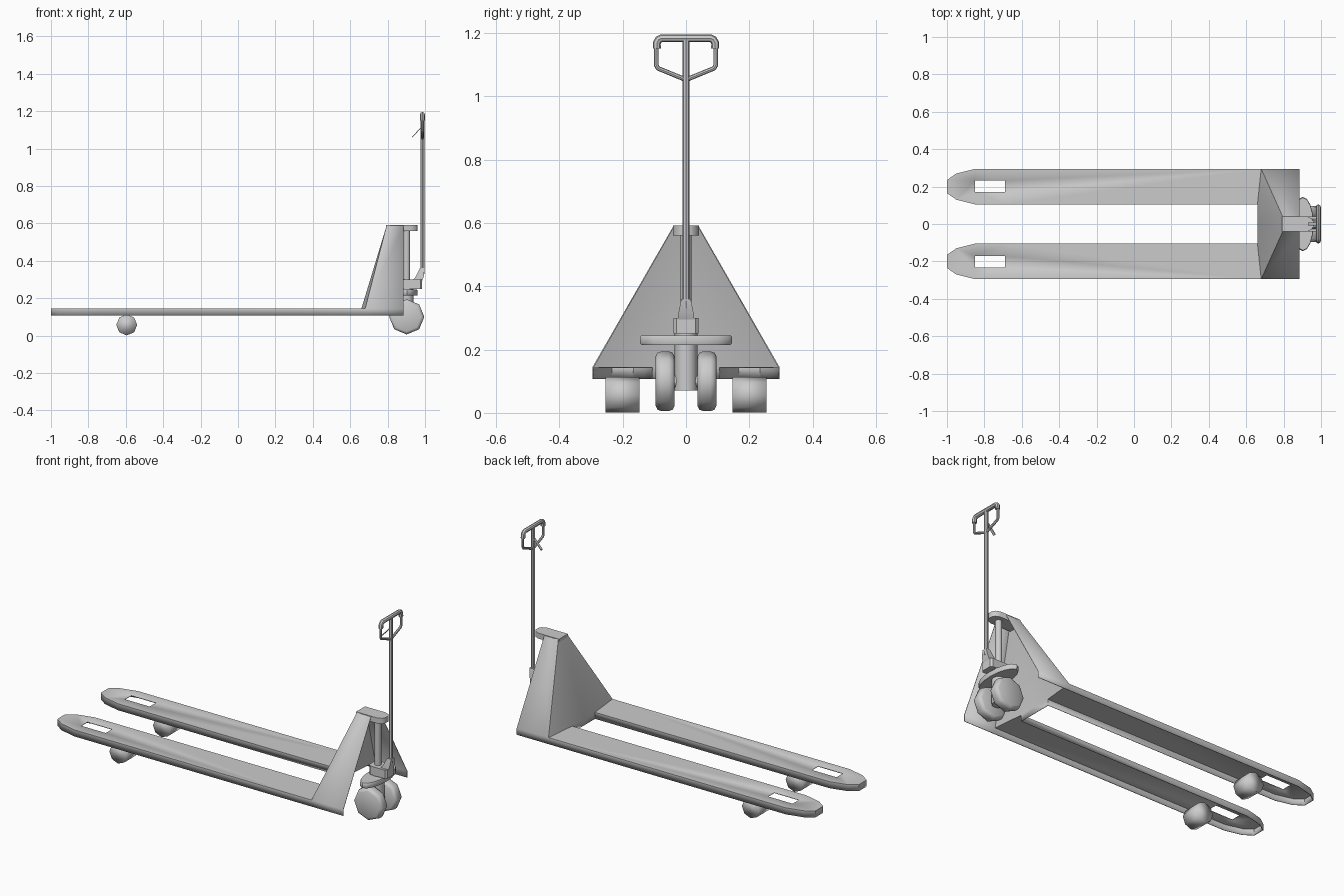
import bpy, bmesh, math

if "Cube" in bpy.data.objects:
    bpy.data.objects.remove(bpy.data.objects["Cube"])


def finish(ob, angle=40):
    bpy.ops.object.select_all(action='DESELECT')
    ob.select_set(True)
    bpy.context.view_layer.objects.active = ob
    if ob.type == 'CURVE':
        bpy.ops.object.convert(target='MESH')
    bpy.ops.object.shade_smooth_by_angle(angle=math.radians(angle))
    return ob


def add_mesh(name, bm, angle=40):
    bmesh.ops.recalc_face_normals(bm, faces=bm.faces)
    me = bpy.data.meshes.new(name)
    bm.to_mesh(me)
    bm.free()
    ob = bpy.data.objects.new(name, me)
    bpy.context.collection.objects.link(ob)
    return finish(ob, angle)


def loft(name, rings, angle=40):
    """Skin a list of equal-length point rings and cap both ends."""
    bm = bmesh.new()
    vs = [[bm.verts.new(p) for p in r] for r in rings]
    n = len(rings[0])
    for a, b in zip(vs, vs[1:]):
        for i in range(n):
            bm.faces.new((a[i], a[(i + 1) % n], b[(i + 1) % n], b[i]))
    bm.faces.new(vs[0])
    bm.faces.new(vs[-1])
    return add_mesh(name, bm, angle)


def circle(x, y, z, rx, ry, n):
    return [(x + rx * math.cos(2 * math.pi * i / n),
             y + ry * math.sin(2 * math.pi * i / n), z) for i in range(n)]


def rect(x0, x1, hy, z):
    return [(x0, -hy, z), (x1, -hy, z), (x1, hy, z), (x0, hy, z)]


def prism(name, outline, z0, z1):
    return loft(name, [[(x, y, z) for x, y in outline] for z in (z0, z1)])


def wheel(name, x, z, profile, n=8, angle=50):
    """Lathe a (y, radius) profile about a y-parallel axle."""
    return loft(name, [[(x + r * math.cos(2 * math.pi * i / n), y,
                         z + r * math.sin(2 * math.pi * i / n)) for i in range(n)]
                       for y, r in profile], angle)


def tube(name, points, radius):
    cu = bpy.data.curves.new(name, 'CURVE')
    cu.dimensions = '3D'
    cu.bevel_depth = radius
    cu.bevel_resolution = 2
    cu.use_fill_caps = True
    sp = cu.splines.new('POLY')
    sp.points.add(len(points) - 1)
    for p, co in zip(sp.points, points):
        p.co = (*co, 1)
    ob = bpy.data.objects.new(name, cu)
    bpy.context.collection.objects.link(ob)
    return finish(ob)


# Forks and mast: one folded sheet, half modelled, then mirrored
Z0, Z1, ZT = 0.107, 0.145, 0.59
bm = bmesh.new()
rim_xy = [(0.66, 0), (0.66, 0.105), (-0.69, 0.105), (-0.85, 0.105), (-0.95, 0.13),
          (-1, 0.165), (-1, 0.235), (-0.95, 0.27), (-0.85, 0.295), (-0.69, 0.295),
          (0.68, 0.295), (0.885, 0.295)]
rim = [bm.verts.new((x, y, Z1)) for x, y in rim_xy]
low = [bm.verts.new((x, y, Z0)) for x, y in rim_xy]
for i in range(len(rim) - 1):
    bm.faces.new((rim[i], rim[i + 1], low[i + 1], low[i]))
# fork decks around the window
wa, wb, wc, wd = [bm.verts.new((x, y, Z1)) for x, y in
                  [(-0.69, 0.172), (-0.85, 0.172), (-0.85, 0.232), (-0.69, 0.232)]]
bm.faces.new((rim[1], rim[2], wa, wd, rim[9], rim[10]))
bm.faces.new((rim[2], rim[3], wb, wa))
bm.faces.new((wd, wc, rim[8], rim[9]))
bm.faces.new((rim[3], rim[4], rim[5], rim[6], rim[7], rim[8], wc, wb))
# mast walls, open at the back
t0, t1, t2, t3 = [bm.verts.new(p) for p in
                  [(0.795, 0, ZT), (0.795, 0.04, ZT), (0.885, 0.04, ZT), (0.885, 0, ZT)]]
bm.faces.new((rim[0], rim[1], t1, t0))
bm.faces.new((rim[1], rim[10], t1))
bm.faces.new((rim[10], rim[11], t2, t1))
bm.faces.new((t0, t1, t2, t3))
frame = add_mesh("fork_frame", bm, 30)
mir = frame.modifiers.new("mirror", 'MIRROR')
mir.use_axis = (False, True, False)
mir.use_clip = True
sol = frame.modifiers.new("thickness", 'SOLIDIFY')
sol.thickness = 0.004

# Mast cap holding the pump rod
prism("mast_cap", [(0.79, -0.041), (0.925, -0.041), (0.95, -0.03), (0.96, -0.012),
                   (0.96, 0.012), (0.95, 0.03), (0.925, 0.041), (0.79, 0.041)], 0.56, 0.592)

# Pump: rod, column, swivel plate and handle bracket
loft("pump_rod", [circle(0.902, 0, z, 0.018, 0.018, 12) for z in (0.25, 0.57)])
loft("pump_column", [circle(0.902, 0, z, 0.036, 0.036, 12) for z in (0.07, 0.26)])
loft("swivel_plate", [circle(0.903, 0, z, 0.057 * s, 0.145 * s, 16)
                      for z, s in ((0.215, 0.97), (0.22, 1), (0.24, 1), (0.245, 0.97))])
prism("handle_bracket", [(0.865, -0.025), (0.88, -0.04), (0.975, -0.04), (0.985, -0.03),
                         (0.985, 0.03), (0.975, 0.04), (0.88, 0.04), (0.865, 0.025)], 0.25, 0.30)
loft("handle_socket", [rect(0.935, 0.985, 0.026, 0.295), rect(0.95, 0.993, 0.024, 0.315),
                       rect(0.972, 0.998, 0.015, 0.36)])

# Handle: shaft, thick grip, thin lower loop and release lever
HX = 0.986
tube("handle_shaft", [(HX, 0, 0.33), (HX, 0, 1.18)], 0.0115)
half = [(0.092, 1.15), (0.092, 1.168), (0.087, 1.178), (0.077, 1.183)]
tube("handle_grip", [(HX, -y, z) for y, z in half] + [(HX, y, z) for y, z in half[::-1]], 0.0125)
loop = [(0.094, 1.155), (0.094, 1.098), (0.088, 1.088), (0.01, 1.056)]
tube("handle_loop", [(HX, -y, z) for y, z in loop] + [(HX, y, z) for y, z in loop[::-1]], 0.0075)
loft("release_lever", [[(0.985, y, 1.122), (0.985, y, 1.115), (0.93, y, 1.057),
                        (0.93, y, 1.062)] for y in (-0.008, 0.008)])

# Wheels: twin steering wheels on an axle, one load roller under each fork
wheel("steer_axle", 0.902, 0.1, [(-0.05, 0.02), (0.05, 0.02)], 12)
for side, s in (("left", -1), ("right", 1)):
    wheel("steer_wheel_" + side, 0.902, 0.1,
          [(s * y, r) for y, r in [(0.036, 0.078), (0.042, 0.09), (0.054, 0.094),
                                   (0.078, 0.094), (0.09, 0.09), (0.096, 0.078)]])
    wheel("load_wheel_" + side, -0.595, 0.057, [(s * 0.147, 0.056), (s * 0.255, 0.056)], 8, 95)
